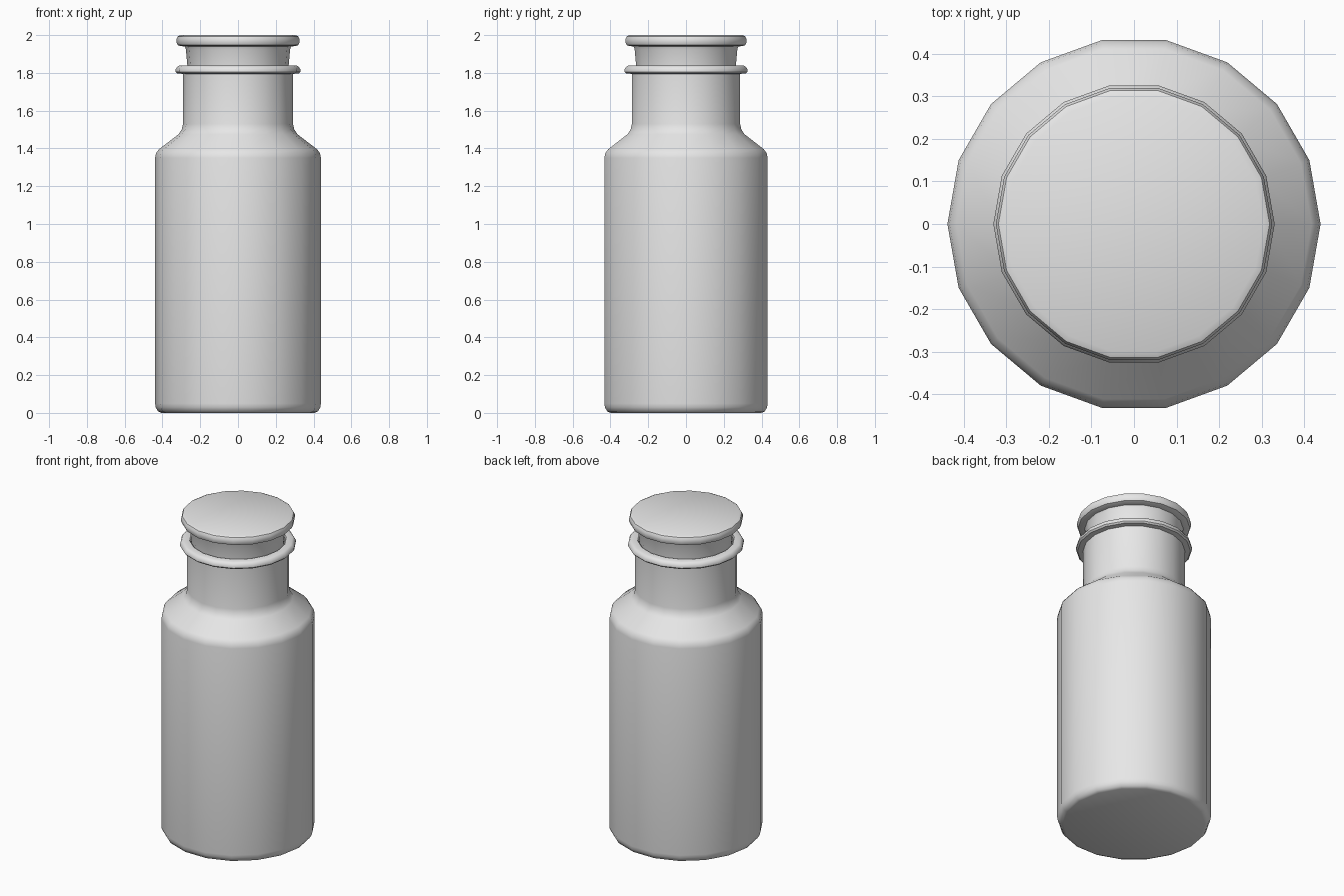
import bpy
import bmesh
from math import cos, sin, tau, radians

SIDES = 18

cube = bpy.data.objects.get("Cube")
if cube:
    bpy.data.objects.remove(cube, do_unlink=True)

grey = bpy.data.materials.new("plain grey")
grey.use_nodes = True
grey.diffuse_color = (0.8, 0.8, 0.8, 1)
grey.node_tree.nodes["Principled BSDF"].inputs["Base Color"].default_value = (0.8, 0.8, 0.8, 1)


def lathe(name, profile):
    """Turn a (radius, height) profile about z and cap both ends."""
    bm = bmesh.new()
    rings = [[bm.verts.new((r * cos(tau * i / SIDES), r * sin(tau * i / SIDES), z))
              for i in range(SIDES)] for r, z in profile]
    for low, high in zip(rings, rings[1:]):
        for i in range(SIDES):
            j = (i + 1) % SIDES
            bm.faces.new((low[i], low[j], high[j], high[i]))
    bm.faces.new(rings[0][::-1])
    bm.faces.new(rings[-1])
    mesh = bpy.data.meshes.new(name)
    bm.to_mesh(mesh)
    bm.free()
    mesh.materials.append(grey)
    obj = bpy.data.objects.new(name, mesh)
    bpy.context.collection.objects.link(obj)
    bpy.ops.object.select_all(action="DESELECT")
    obj.select_set(True)
    bpy.context.view_layer.objects.active = obj
    bpy.ops.object.shade_smooth_by_angle(angle=radians(40))
    return obj


# Bottle: rounded foot, straight body, sloped shoulder, neck, lip and mouth
lathe("bottle", [
    (0.405, 0), (0.424, 0.008), (0.436, 0.03), (0.439, 0.05),
    (0.439, 1.35), (0.434, 1.375), (0.418, 1.396),
    (0.315, 1.475), (0.298, 1.5), (0.291, 1.53),
    (0.291, 1.795), (0.322, 1.797), (0.331, 1.806), (0.331, 1.818),
    (0.322, 1.832), (0.312, 1.838), (0.277, 1.838), (0.27, 1.83), (0.27, 1.72),
])

# Stopper: tapered plug under a rounded disc
lathe("stopper", [
    (0.255, 1.722), (0.268, 1.838), (0.276, 1.925), (0.282, 1.94),
    (0.305, 1.942), (0.319, 1.947), (0.325, 1.96),
    (0.325, 1.98), (0.319, 1.993), (0.304, 2.0),
])
